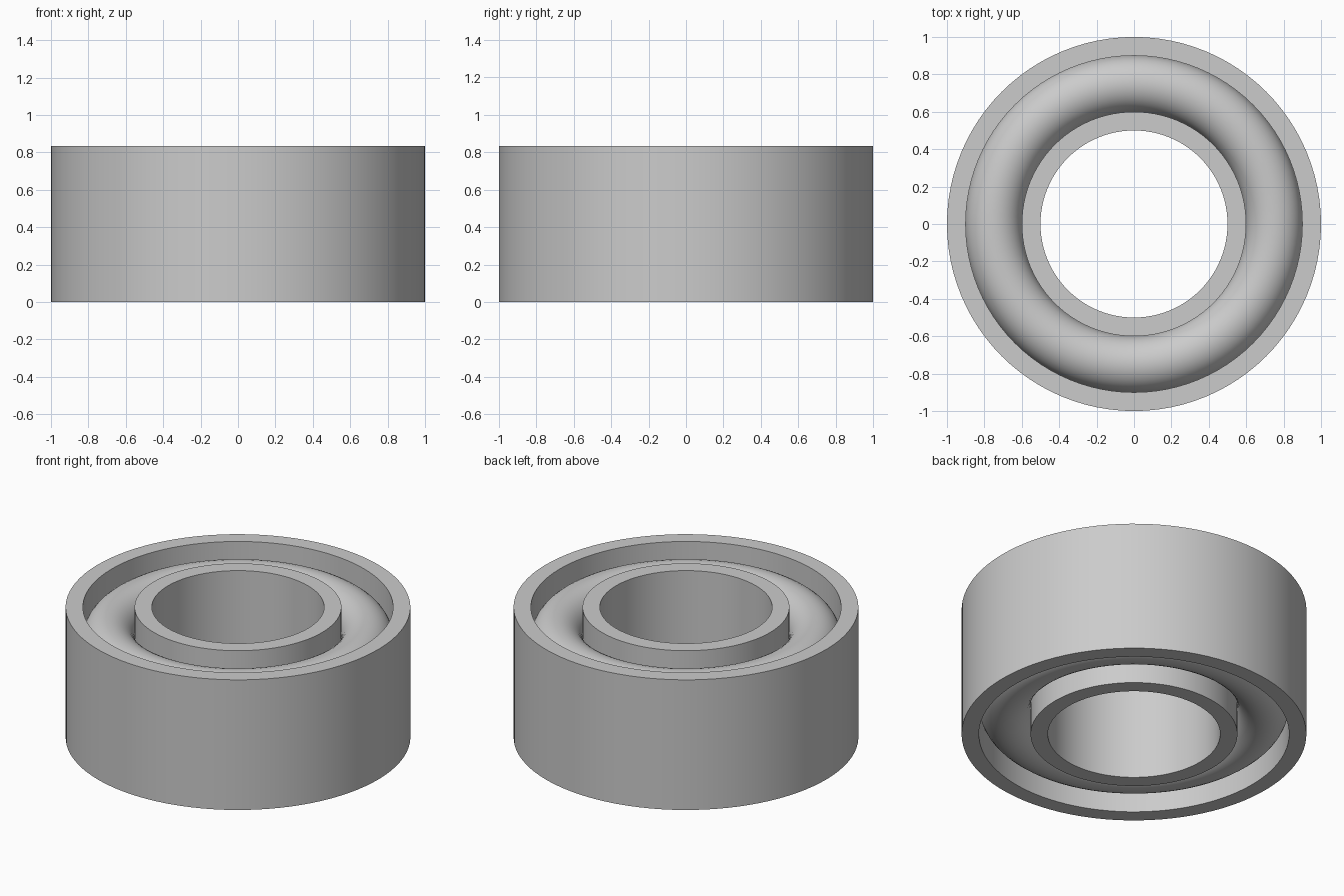
import bpy
import bmesh
from math import cos, sin, pi, radians

HEIGHT = 0.833
SEGMENTS = 96

default = bpy.data.objects.get("Cube")
if default:
    bpy.data.objects.remove(default, do_unlink=True)

# Single grey metal
steel = bpy.data.materials.new("steel grey")
steel.use_nodes = True
grey = (0.6, 0.6, 0.6, 1.0)
steel.diffuse_color = grey
steel.node_tree.nodes["Principled BSDF"].inputs["Base Color"].default_value = grey


def lathe(name, profile):
    """Spin a closed (radius, z) profile, listed counter-clockwise, about z."""
    bm = bmesh.new()
    rings = []
    for i in range(SEGMENTS):
        a = 2 * pi * i / SEGMENTS
        rings.append([bm.verts.new((r * cos(a), r * sin(a), z)) for r, z in profile])
    for i, ring in enumerate(rings):
        following = rings[(i + 1) % SEGMENTS]
        for j in range(len(profile)):
            k = (j + 1) % len(profile)
            bm.faces.new((ring[j], following[j], following[k], ring[k]))
    bmesh.ops.recalc_face_normals(bm, faces=bm.faces)
    mesh = bpy.data.meshes.new(name)
    bm.to_mesh(mesh)
    bm.free()
    mesh.materials.append(steel)
    obj = bpy.data.objects.new(name, mesh)
    bpy.context.collection.objects.link(obj)
    bpy.ops.object.select_all(action="DESELECT")
    obj.select_set(True)
    bpy.context.view_layer.objects.active = obj
    bpy.ops.object.shade_smooth_by_angle(angle=radians(30))
    return obj


def ring_profile(inner, outer):
    return [(inner, 0), (outer, 0), (outer, HEIGHT), (inner, HEIGHT)]


# Outer and inner races
lathe("outer_race", ring_profile(0.9, 1.0))
lathe("inner_race", ring_profile(0.5, 0.6))

# Rounded filler between the races, with half-round top and bottom
MIDDLE, ROUND, OFFSET, STEPS = 0.75, 0.152, 0.206, 16
filler = []
for side, start in ((1, 0), (-1, pi)):
    for i in range(STEPS + 1):
        a = start + pi * i / STEPS
        filler.append((MIDDLE + ROUND * cos(a), HEIGHT / 2 + side * OFFSET + ROUND * sin(a)))
lathe("race_filler", filler)
